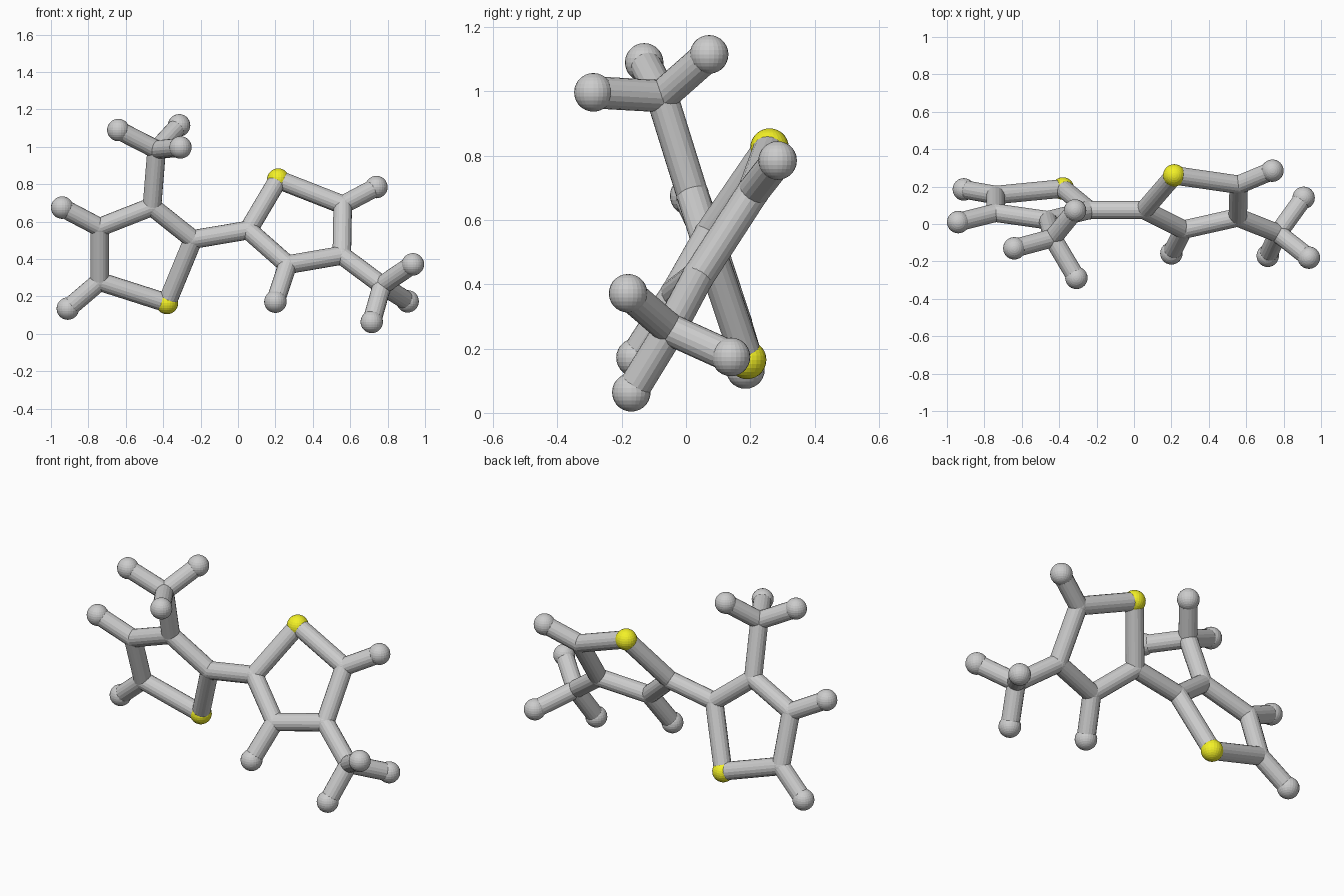
import bpy, bmesh
from mathutils import Vector, Matrix

if "Cube" in bpy.data.objects:
    bpy.data.objects.remove(bpy.data.objects["Cube"])

BALL_R, JOINT_R, ROD_R = 0.06, 0.051, 0.05

# Atom centres: left ring (a), right ring (b); h = end balls, m = methyl carbon
atoms = {
    "aS": (-.38, .19, .165), "a2": (-.24, .075, .505), "a3": (-.46, .02, .68),
    "a4": (-.74, .06, .57), "a5": (-.74, .155, .28),
    "ah4": (-.94, .01, .675), "ah5": (-.91, .185, .135), "am": (-.435, -.075, .985),
    "ah1": (-.64, -.13, 1.09), "ah2": (-.315, .072, 1.115), "ah3": (-.308, -.288, .997),
    "bS": (.215, .26, .825), "b2": (.055, .075, .555), "b3": (.265, -.03, .37),
    "b4": (.555, .035, .42), "b5": (.56, .21, .69),
    "bh4": (.2, -.157, .172), "bh5": (.74, .285, .785), "bm": (.77, -.05, .26),
    "bh1": (.935, -.18, .372), "bh2": (.907, .14, .174), "bh3": (.715, -.17, .064),
}
P = {k: Vector(v) for k, v in atoms.items()}

yellow = bpy.data.materials.new("yellow")
yellow.diffuse_color = (0.9, 0.88, 0.02, 1)
yellow.use_nodes = True
yellow.node_tree.nodes["Principled BSDF"].inputs["Base Color"].default_value = yellow.diffuse_color


def ball(bm, p, r):
    bmesh.ops.create_uvsphere(bm, u_segments=24, v_segments=14, radius=r,
                              matrix=Matrix.Translation(p))


def rod(bm, p, q):
    d = q - p
    rot = d.to_track_quat('Z', 'Y').to_matrix().to_4x4()
    bmesh.ops.create_cone(bm, cap_ends=True, segments=18, radius1=ROD_R, radius2=ROD_R,
                          depth=d.length, matrix=Matrix.Translation((p + q) / 2) @ rot)


def part(name, rods=(), joints=(), balls=(), mat=None):
    bm = bmesh.new()
    for a, b in rods:
        rod(bm, P[a], P[b])
    for a in joints:
        ball(bm, P[a], JOINT_R)
    for a in balls:
        ball(bm, P[a], BALL_R)
    me = bpy.data.meshes.new(name)
    bm.to_mesh(me)
    bm.free()
    if mat:
        me.materials.append(mat)
    bpy.context.collection.objects.link(bpy.data.objects.new(name, me))


for side, s, anchor, other in (("left", "a", "3", "5"), ("right", "b", "4", "5")):
    ring = [s + k for k in "S2345"]
    # Five-sided ring with its yellow corner ball
    part(side + "_ring", zip(ring, ring[1:] + ring[:1]), ring[1:])
    part(side + "_sulfur_ball", balls=[s + "S"], mat=yellow)
    # Single hydrogens on the ring
    stub = s + ("4" if s == "a" else "3")
    part(side + "_ring_hydrogens", [(stub, s + "h4"), (s + other, s + "h5")],
         balls=[s + "h4", s + "h5"])
    # Three-pronged methyl group
    tips = [s + "h" + k for k in "123"]
    part(side + "_methyl_group", [(s + anchor, s + "m")] + [(s + "m", t) for t in tips],
         [s + "m"], tips)

# Rod joining the two rings
part("linking_bond", [("a2", "b2")])
